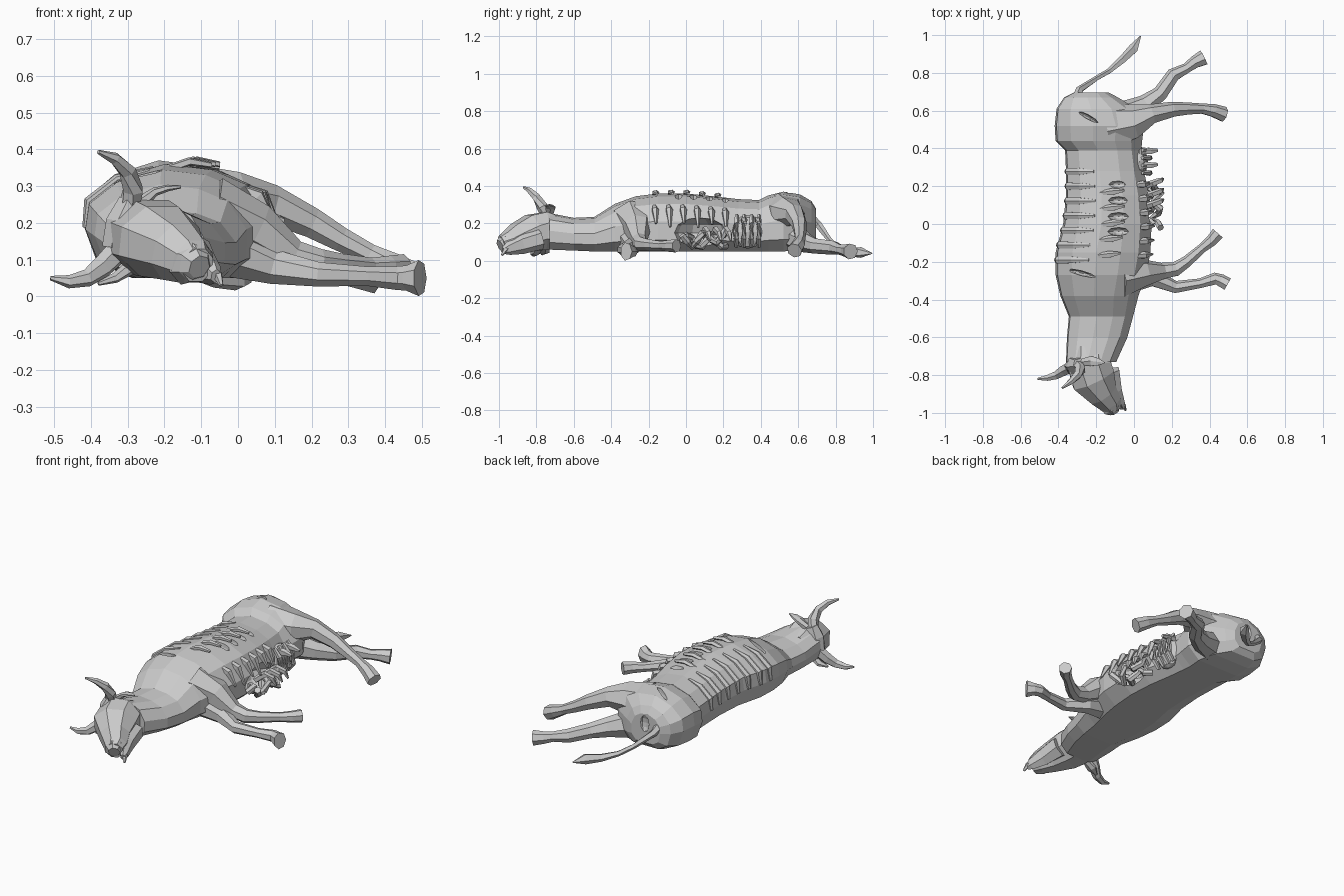
import bpy, bmesh, math, random
from mathutils import Vector, Matrix
random.seed(4)


def finish(bm, name):
    bmesh.ops.recalc_face_normals(bm, faces=bm.faces)
    me = bpy.data.meshes.new(name)
    bm.to_mesh(me)
    bm.free()
    ob = bpy.data.objects.new(name, me)
    bpy.context.collection.objects.link(ob)
    return ob


def skin(bm, rings):
    loops = [[bm.verts.new(p) for p in r] for r in rings]
    n = len(loops[0])
    for a, b in zip(loops, loops[1:]):
        for i in range(n):
            bm.faces.new((a[i], a[(i + 1) % n], b[(i + 1) % n], b[i]))
    bm.faces.new(loops[0])
    bm.faces.new(loops[-1])


def tube(name, pts, sides=6):
    """Faceted limb: each point is x, y, z, half width, half height."""
    P = [Vector(p[:3]) for p in pts]
    rings = []
    for i, p in enumerate(pts):
        t = (P[min(i + 1, len(P) - 1)] - P[max(i - 1, 0)]).normalized()
        side = t.cross(Vector((0, 0, 1))).normalized()
        up = side.cross(t)
        w, h = p[3], p[-1]
        rings.append([P[i] + side * w * math.cos(a) + up * h * math.sin(a)
                      for a in [math.tau * (k + .5) / sides for k in range(sides)]])
    bm = bmesh.new()
    skin(bm, rings)
    return finish(bm, name)


def blob(bm, c, r, turn=0, seg=8):
    m = Matrix.Translation(c) @ Matrix.Rotation(turn, 4, 'Z') @ Matrix.Diagonal((*r, 1))
    bmesh.ops.create_uvsphere(bm, u_segments=seg, v_segments=6, radius=1, matrix=m)


# Torso and neck: sections y, left x, right x, bottom z, top z
SECT = [(-.73, -.36, -.09, .06, .255), (-.6, -.355, -.03, .055, .23),
        (-.49, -.345, .0, .05, .235), (-.38, -.39, .03, .05, .305),
        (-.27, -.415, .07, .05, .345), (-.15, -.415, .095, .05, .36),
        (0, -.375, .10, .05, .36), (.15, -.36, .085, .05, .345),
        (.28, -.36, .06, .05, .33), (.39, -.365, .045, .05, .325),
        (.44, -.415, .05, .05, .35), (.52, -.42, .06, .05, .37),
        (.61, -.41, .02, .06, .355), (.67, -.37, -.08, .08, .32),
        (.695, -.32, -.13, .11, .28)]
PROF = [(-1, .45), (-.96, .68), (-.65, .88), (-.15, 1), (.35, .95), (.72, .82),
        (.97, .52), (.96, .2), (.65, 0), (-.45, 0), (-.85, .14)]


def on_body(y, u, w):
    for a, b in zip(SECT, SECT[1:]):
        if a[0] <= y <= b[0]:
            f = (y - a[0]) / (b[0] - a[0])
            l, r, z0, z1 = [a[k] + (b[k] - a[k]) * f for k in range(1, 5)]
            return Vector(((l + r) / 2 + u * (r - l) / 2, y, z0 + w * (z1 - z0)))


bm = bmesh.new()
skin(bm, [[on_body(s[0], u, w) for u, w in PROF] for s in SECT])
torso = finish(bm, "torso")

# Wounds: belly cavities, slits between ribs, hip and shoulder scars
bm = bmesh.new()
blob(bm, (.11, .08, .15), (.13, .15, .085), seg=10)
blob(bm, (.09, .33, .16), (.08, .095, .10), seg=10)
for y in (-.04, .04, .125, .21):
    blob(bm, (-.08, y, .352), (.06, .022, .05))
blob(bm, (-.25, .57, .36), (.07, .012, .035), -.5)
blob(bm, (-.28, -.26, .325), (.09, .013, .035), -.25)
blob(bm, (-.22, .70, .22), (.03, .02, .05))
cut = finish(bm, "wound_cutter")
cut.hide_render = True
cut.hide_set(True)
mod = torso.modifiers.new("wounds", 'BOOLEAN')
mod.operation, mod.object, mod.solver = 'DIFFERENCE', cut, 'EXACT'

# Ribs showing under the hide along the back
for i in range(7):
    y = -.19 + i * .078
    path = [(-1, .45), (-.96, .68), (-.65, .88), (-.3, .965)]
    tube(f"rib_{i}", [(*on_body(y, u, w), r, r * .7)
                      for (u, w), r in zip(path, (.012, .022, .02, .008))], 6)

# Torn rib ends and hide flaps around the wounds
for i in range(5):
    y = -.17 + i * .083
    p = on_body(y, -.0 + .12, .985)
    tube(f"hide_flap_{i}", [(p.x - .07, y, p.z - .01, .012, .012), (p.x, y + .008, p.z + .014, .02, .012),
                            (p.x + .06, y + .015, p.z + .004, .007, .008)], 5)
for i in range(6):
    y = -.17 + i * .075
    a, b = on_body(y, .72, .80), on_body(y, .98, .52)
    tube(f"torn_rib_{i}", [(a.x - .02, y, a.z, .012), (a.x + .035, y + .005, (a.z + b.z) / 2 + .02, .02),
                           (b.x + .012, y + .01, b.z - .01 - .02 * (i % 2), .006)], 5)

# Entrails spilling out of the belly
for k, x in enumerate((.075, .12)):
    tube(f"entrails_{k}", [(x + .025 * math.sin(i * 1.9 + k), -.02 + i * .026,
                            .105 + .03 * k * (i / 9) + .035 * math.sin(i * 1.3 + k * 2), .019)
                           for i in range(10)], 6)
for k in range(3):
    y = .09 + k * .055
    tube(f"entrail_scrap_{k}", [(.05, y, .13, .018), (.10, y + .015, .17, .018),
                                (.14, y + .03, .15, .016), (.155, y + .04, .11, .006)], 5)

# Udder region with exposed strips and teats
bm = bmesh.new()
blob(bm, (.03, .33, .155), (.045, .085, .09))
finish(bm, "udder")
for i in range(4):
    y = .27 + i * .04
    tube(f"udder_strip_{i}", [(.045, y, .245, .01), (.08, y, .2, .015),
                              (.085, y, .12, .015), (.05, y, .075, .01)], 5)
for i, y in enumerate((.31, .385)):
    tube(f"teat_{i}", [(.04, y, .22, .02), (.09, y, .215, .017), (.125, y + .005, .205, .009)], 5)

# Legs
tube("front_leg_lower", [(-.02, -.3, .12, .07), (.1, -.285, .08, .048), (.22, -.335, .06, .034),
                         (.35, -.315, .055, .027), (.43, -.29, .05, .033), (.46, -.30, .05, .035),
                         (.495, -.32, .05, .036, .05)], 7)
tube("front_leg_upper", [(-.08, -.28, .23, .12, .10), (.05, -.26, .18, .075), (.15, -.25, .11, .045),
                         (.22, -.24, .09, .04), (.28, -.2, .085, .032), (.36, -.13, .08, .026),
                         (.41, -.09, .08, .032), (.445, -.05, .08, .036)], 7)
tube("hind_leg_lower", [(-.06, .57, .13, .08), (.06, .63, .1, .055), (.14, .69, .08, .042),
                        (.21, .79, .07, .038), (.28, .825, .06, .028), (.32, .855, .055, .034),
                        (.37, .88, .05, .043)], 7)
tube("hind_leg_upper", [(-.14, .52, .25, .13, .115), (.0, .54, .255, .095, .085), (.09, .58, .25, .055),
                        (.2, .605, .20, .042), (.28, .61, .155, .034), (.36, .61, .115, .028),
                        (.42, .60, .085, .036), (.475, .58, .055, .042)], 7)

# Tail with tuft
tube("tail", [(-.3, .66, .23, .03), (-.29, .71, .19, .02), (-.2, .77, .11, .014), (-.13, .81, .065, .015),
              (-.06, .87, .045, .022), (-.0, .93, .045, .028, .03), (.035, .995, .04, .003)], 5)

# Head, jaw and tongue
tube("head", [(-.235, -.66, .145, .12, .09), (-.235, -.75, .16, .125, .11), (-.215, -.82, .15, .125, .105),
              (-.165, -.9, .12, .085, .085), (-.125, -.95, .095, .065, .066),
              (-.11, -.985, .085, .048, .05)], 8)
tube("nose", [(-.14, -.94, .095, .06, .065), (-.115, -.975, .09, .055, .055),
              (-.105, -.993, .08, .032, .035)], 7)
tube("lower_jaw", [(-.13, -.78, .12, .06), (-.1, -.88, .09, .04, .055), (-.07, -.95, .065, .025, .035),
                   (-.06, -.975, .055, .015, .02)], 6)
tube("tongue", [(-.075, -.94, .075, .016), (-.055, -.965, .06, .014), (-.045, -.985, .03, .006)], 5)

# Eye bump and brow
bm = bmesh.new()
blob(bm, (-.235, -.84, .225), (.022, .018, .018), seg=6)
finish(bm, "eye")

# Horns and ears
tube("horn_upper", [(-.30, -.74, .23, .03), (-.285, -.77, .29, .03), (-.30, -.80, .34, .024),
                    (-.335, -.835, .375, .017), (-.38, -.868, .393, .006)], 6)
tube("horn_lower", [(-.32, -.75, .13, .035), (-.37, -.775, .08, .031), (-.41, -.80, .05, .024),
                    (-.46, -.815, .04, .018), (-.51, -.82, .05, .006)], 6)
tube("ear_upper", [(-.27, -.73, .25, .02), (-.225, -.725, .285, .03, .012),
                   (-.19, -.73, .295, .022, .009), (-.155, -.735, .298, .004)], 6)
tube("ear_lower", [(-.29, -.75, .08, .02), (-.335, -.755, .05, .03, .014), (-.38, -.77, .035, .006)], 6)
tube("poll", [(-.32, -.75, .13, .05), (-.31, -.75, .2, .05), (-.29, -.745, .26, .035)], 6)
